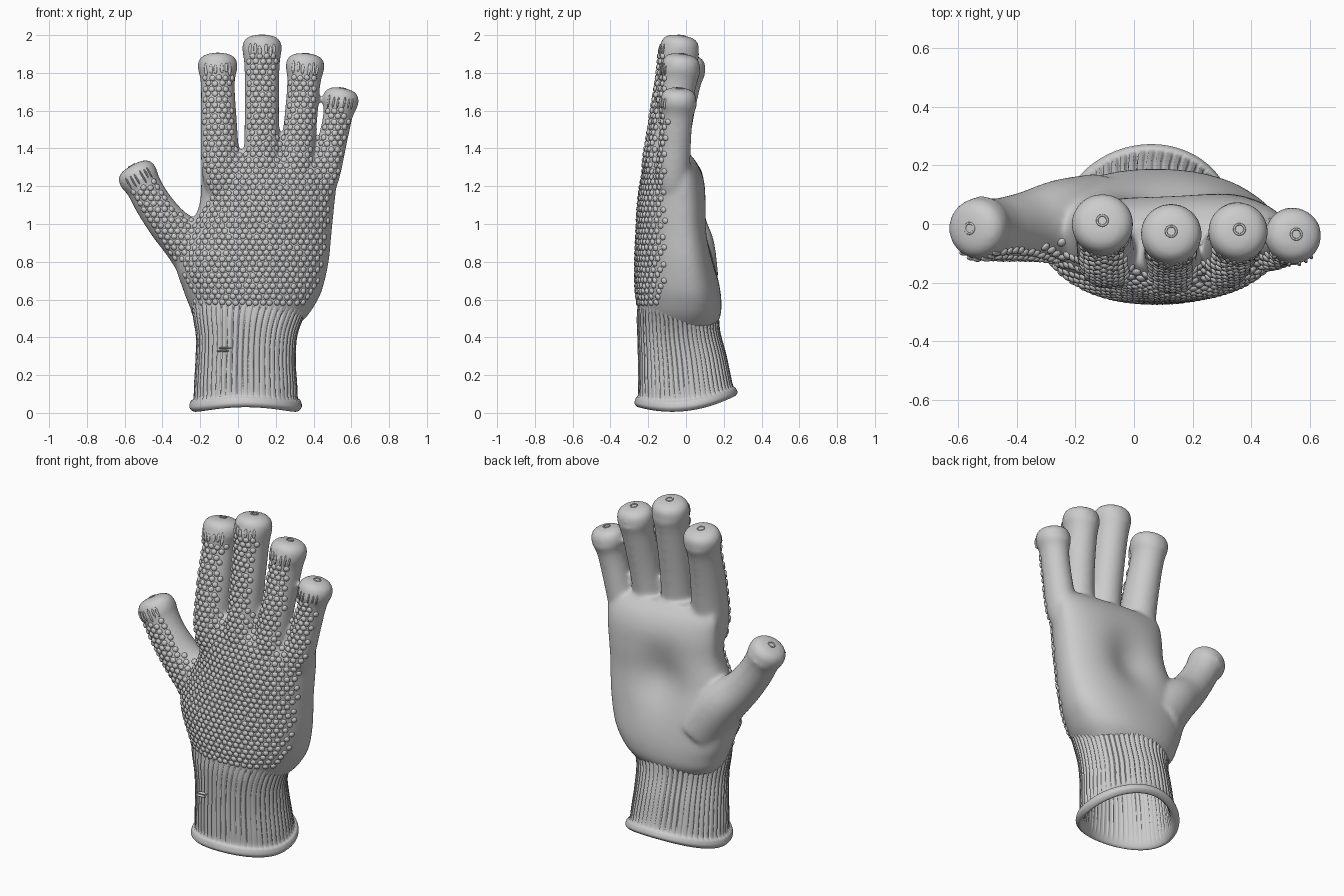
import bpy, bmesh, math, random
from mathutils import Vector, Matrix
from mathutils.bvhtree import BVHTree

if "Cube" in bpy.data.objects:
    bpy.data.objects.remove(bpy.data.objects["Cube"])

random.seed(4)
TAU = 2 * math.pi


def spline(points, n):
    """Catmull-Rom interpolation of equal-length tuples."""
    p = [Vector(q) for q in points]
    out = []
    for i in range(len(p) - 1):
        a, b, c, d = p[max(i - 1, 0)], p[i], p[i + 1], p[min(i + 2, len(p) - 1)]
        for k in range(n):
            t = k / n
            out.append(0.5 * (2 * b + (c - a) * t + (2 * a - 5 * b + 4 * c - d) * t * t
                              + (3 * b - a - 3 * c + d) * t ** 3))
    return out + [p[-1]]


def loft(bm, loops, caps=True):
    rows = [[bm.verts.new(v) for v in loop] for loop in loops]
    n = len(rows[0])
    for r, s in zip(rows, rows[1:]):
        for i in range(n):
            j = (i + 1) % n
            bm.faces.new((r[i], r[j], s[j], s[i]))
    if caps:
        bm.faces.new(rows[0][::-1])
        bm.faces.new(rows[-1])


def make(name, bm):
    bmesh.ops.recalc_face_normals(bm, faces=bm.faces)
    me = bpy.data.meshes.new(name)
    bm.to_mesh(me)
    bm.free()
    me.shade_smooth()
    ob = bpy.data.objects.new(name, me)
    bpy.context.collection.objects.link(ob)
    return ob


# ---- palm: sections of (z, x left, x right, y front, y back)
bm = bmesh.new()
palm = [(.44, -.19, .29, -.21, .14), (.50, -.235, .355, -.238, .178), (.56, -.255, .40, -.252, .188),
        (.65, -.29, .445, -.264, .183), (.80, -.33, .48, -.266, .158), (.95, -.27, .495, -.26, .13),
        (1.10, -.205, .51, -.252, .118), (1.23, -.195, .522, -.235, .1),
        (1.32, -.19, .52, -.205, .06), (1.38, -.165, .49, -.15, 0)]
loops = []
for z, xl, xr, yf, yb in spline(palm, 4):
    cx, rx = (xl + xr) / 2, (xr - xl) / 2
    ym = -.02 + .03 * max(0, 1 - abs(z - .6) / .4)
    loop = []
    for i in range(64):
        c, s = math.cos(TAU * i / 64), math.sin(TAU * i / 64)
        x = cx + rx * math.copysign(abs(c) ** .9, c)
        y = ym + (s ** .85 * (yb - ym) if s > 0 else s * (ym - yf))
        if s > 0:   # hollow of the palm
            y -= .06 * s * math.exp(-((z - .98) / .17) ** 2 - ((x - .1) / .15) ** 2)
        loop.append((x, y, z - max(0, z - 1.1) * .3 * (x - .15)))
    loops.append(loop)
loft(bm, loops)

# ---- fingers: (x, y, z, radius) along the path, last entry is the tip
fingers = [
    [(-.13, .01, .72, .15), (-.25, .01, .88, .132), (-.365, -.005, .995, .108), (-.45, -.015, 1.11, .098),
     (-.50, -.015, 1.2, .096), (-.562, -.015, 1.31, .106)],
    [(-.03, -.05, 1.02, .06), (-.085, -.10, 1.24, .1), (-.10, -.075, 1.5, .097), (-.107, -.02, 1.74, .09),
     (-.108, .012, 1.9, .106)],
    [(.13, -.05, 1.02, .06), (.128, -.12, 1.24, .098), (.126, -.10, 1.5, .092), (.127, -.05, 1.82, .093),
     (.127, -.025, 1.998, .105)],
    [(.27, -.05, 1.02, .06), (.298, -.11, 1.24, .092), (.325, -.09, 1.48, .088), (.348, -.04, 1.74, .088),
     (.36, -.018, 1.9, .103)],
    [(.37, -.03, 1.0, .05), (.447, -.065, 1.22, .08), (.503, -.055, 1.45, .077), (.53, -.045, 1.58, .079),
     (.554, -.035, 1.718, .097)]]
tips = []
for f in fingers:
    tip, R = Vector(f[-1][:3]), f[-1][3]
    d = (tip - Vector(f[-2][:3])).normalized()
    side = Vector((0, 1, 0)).cross(d).normalized()
    tips.append((tip, d, side))
    caps = [(*(tip - d * o), R * k) for o, k in ((.075, 1), (.035, .95), (.01, .72), (0, .35))]
    path = spline(f[:-1] + caps, 5)
    loops = []
    for i, p in enumerate(path):
        near_tip = i > len(path) - 17
        ax = d if near_tip else (path[i + 1] - path[max(i - 1, 0)]).to_3d().normalized()
        u = Vector((0, 1, 0)).cross(ax).normalized()
        v = ax.cross(u) * (.98 if near_tip else 1.08)
        loops.append([p.to_3d() + p[3] * (u * math.cos(a) + v * math.sin(a))
                      for a in (TAU * k / 28 for k in range(28))])
    loft(bm, loops)
hand = make("hand", bm)

# fuse palm and fingers, soften the joints, open the wrist
m = hand.modifiers.new("fuse", 'REMESH')
m.mode, m.voxel_size = 'VOXEL', .0105
m = hand.modifiers.new("soften", 'SMOOTH')
m.factor, m.iterations = .5, 16
dg = bpy.context.evaluated_depsgraph_get()
fused = bpy.data.meshes.new_from_object(hand.evaluated_get(dg))
hand.modifiers.clear()
hand.data = fused
bm = bmesh.new()
bm.from_mesh(fused)
bmesh.ops.delete(bm, geom=[f for f in bm.faces if f.calc_center_median().z < .462], context='FACES')
bm.to_mesh(fused)
tree = BVHTree.FromBMesh(bm)
bm.free()
fused.shade_smooth()

# ---- ribbed cuff: inner wall, rolled hem, outer wall (last value is rib depth)
cuff = [(.52, -.20, .32, -.225, .13, 0), (.40, -.19, .28, -.225, .15, .4), (.25, -.195, .275, -.22, .185, .4),
        (.08, -.205, .285, -.225, .215, .3), (.025, -.215, .295, -.235, .23, 0),
        (.005, -.235, .315, -.252, .25, 0), (.025, -.257, .337, -.272, .272, 0),
        (.055, -.252, .332, -.267, .265, 0), (.075, -.235, .315, -.253, .248, .5),
        (.15, -.230, .310, -.252, .232, 1), (.27, -.223, .303, -.252, .21, 1),
        (.40, -.22, .31, -.255, .18, 1), (.50, -.235, .343, -.258, .17, 1), (.60, -.25, .395, -.252, .15, .4)]
RIBS, SUB = 54, 8
wob = [random.uniform(.5, 1.3) for _ in range(RIBS)]
bm = bmesh.new()
loops = []
for z, xl, xr, yf, yb, rib in spline(cuff, 5):
    loop = []
    for i in range(RIBS * SUB):
        a = TAU * i / (RIBS * SUB)
        groove = max(0, math.cos(a * RIBS)) ** 2 * wob[int(i / SUB + .5) % RIBS]
        k = .003 * rib - .012 * max(0, rib) * groove
        c, s = math.cos(a), math.sin(a)
        y = (yf + yb) / 2 + s * ((yb - yf) / 2 + k)
        x = (xl + xr) / 2 + c * ((xr - xl) / 2 + k) + .02 * max(0, s) * max(0, 1 - z / .6)
        lean = .029 + .11 * y - .024 * math.cos(2 * a)   # wavy, tilted hem
        loop.append((x, y, z + lean * max(0, 1 - z / .6)))
    loops.append(loop)
loft(bm, loops, caps=False)
make("ribbed_cuff", bm)


# ---- small raised details: unit sphere stamped many times
def stamps(name, mats, seg=8, rings=5):
    unit = bmesh.new()
    bmesh.ops.create_uvsphere(unit, u_segments=seg, v_segments=rings, radius=1)
    base = [v.co.copy() for v in unit.verts]
    quads = [[v.index for v in f.verts] for f in unit.faces]
    unit.free()
    verts, faces = [], []
    for mat in mats:
        o = len(verts)
        verts += [mat @ v for v in base]
        faces += [[i + o for i in q] for q in quads]
    me = bpy.data.meshes.new(name)
    me.from_pydata(verts, [], faces)
    me.shade_smooth()
    bpy.context.collection.objects.link(bpy.data.objects.new(name, me))


def front_hit(x, z):
    return tree.ray_cast(Vector((x, -1, z)), Vector((0, 1, 0)))[:2]


# grip dots over the front of palm and fingers
dots = []
row, z = 0, .585
while z < 1.9:
    x = -.66 + (row % 2) * .018
    while x < .66:
        px, pz = x + random.uniform(-.003, .003), z + random.uniform(-.003, .003)
        p, n = front_hit(px, pz)
        if p and n.y < -.5 and p.y < -.03 and all((p - t).dot(d) < -.12 or (p - t).length > .17 for t, d, s in tips):
            rot = n.to_track_quat('Z', 'Y').to_matrix().to_4x4()
            dots.append(Matrix.Translation(p) @ rot @ Matrix.Diagonal((.017, .017, .0105, 1)))
        x += .036
    z += .029
    row += 1
stamps("grip_dots", dots)

# gathered folds below each fingertip
folds = []
for t, d, side in tips:
    for k in (-.062, -.035, -.012, .022, .045, .063):
        q = t - d * random.uniform(.07, .085) + side * k
        p, n = front_hit(q.x, q.z)
        if p:
            rot = d.to_track_quat('Z', 'Y').to_matrix().to_4x4()
            folds.append(Matrix.Translation(p) @ rot @ Matrix.Diagonal((.01, .005, random.uniform(.025, .04), 1)))
stamps("fingertip_folds", folds)

# closing knot ring on each fingertip
for t, d, side in tips:
    p = tree.ray_cast(t + d * .2, -d)[0] or t
    bpy.ops.mesh.primitive_torus_add(location=p, rotation=d.to_track_quat('Z', 'Y').to_euler(),
                                     major_radius=.018, minor_radius=.004, major_segments=16, minor_segments=6)
    bpy.context.object.name = "tip_knot"
    bpy.context.object.data.shade_smooth()

# loose stitch on the cuff
stamps("cuff_stitch", [Matrix.Translation((-.08 + dx, -.245 + .004 * i, .335 + dz)) @ Matrix.Diagonal((.035, .012, .006, 1))
                       for i, (dx, dz) in enumerate(((0, -.008), (.012, .008)))])
